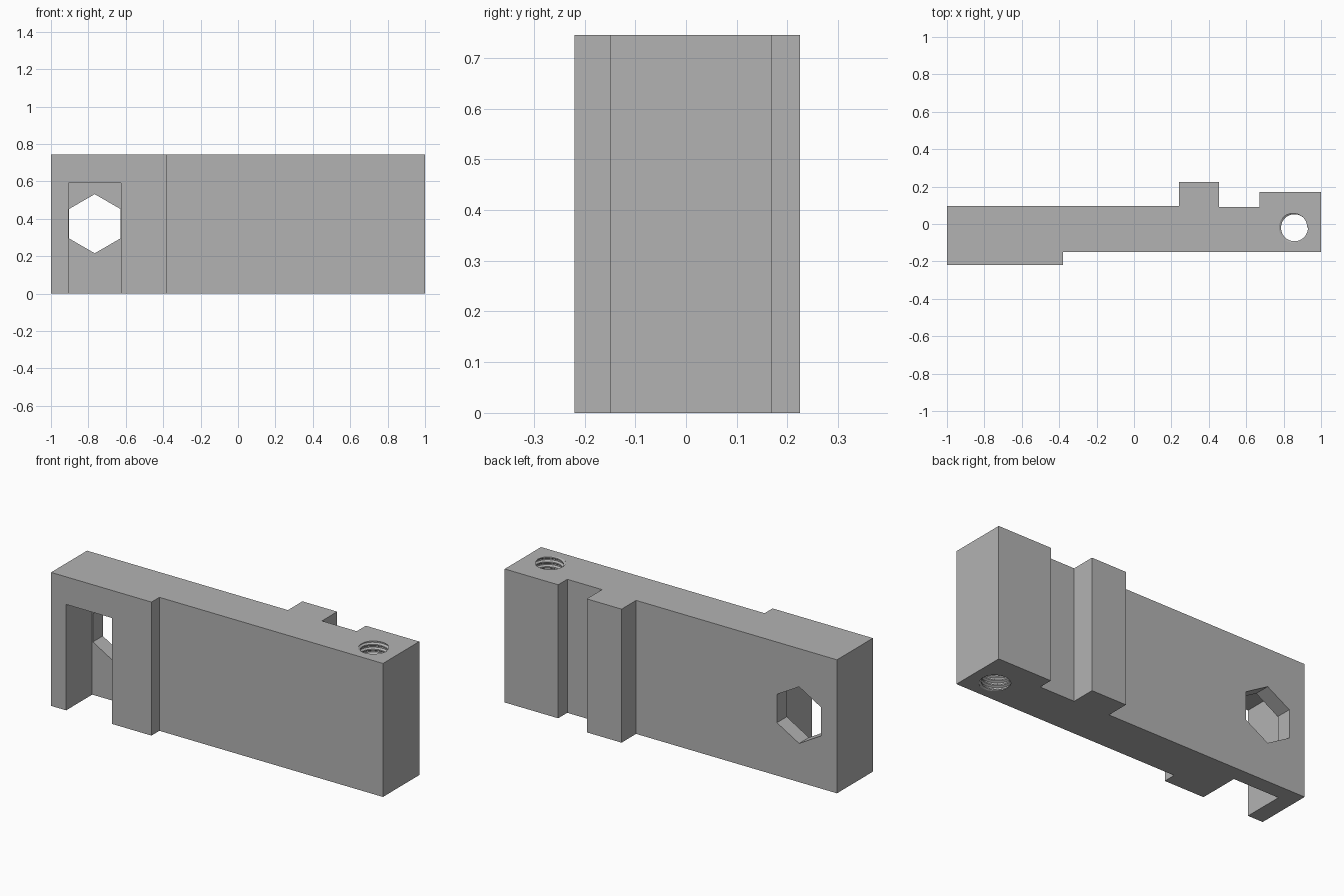
import bpy
import bmesh
from math import cos, sin, pi, tau, radians

default = bpy.data.objects.get("Cube")
if default:
    bpy.data.objects.remove(default, do_unlink=True)

HEIGHT = 0.745

grey = bpy.data.materials.new("plain grey")
grey.use_nodes = True
colour = (0.45, 0.45, 0.45, 1)
grey.diffuse_color = colour
grey.node_tree.nodes["Principled BSDF"].inputs["Base Color"].default_value = colour


def finish(bm, name):
    bmesh.ops.recalc_face_normals(bm, faces=bm.faces)
    mesh = bpy.data.meshes.new(name)
    bm.to_mesh(mesh)
    bm.free()
    mesh.materials.append(grey)
    obj = bpy.data.objects.new(name, mesh)
    bpy.context.collection.objects.link(obj)
    return obj


def prism(name, points, offset):
    """Extrude a closed outline of 3D points along an offset."""
    bm = bmesh.new()
    face = bm.faces.new([bm.verts.new(p) for p in points])
    top = bmesh.ops.extrude_face_region(bm, geom=[face], use_keep_orig=True)
    moved = [v for v in top["geom"] if isinstance(v, bmesh.types.BMVert)]
    bmesh.ops.translate(bm, verts=moved, vec=offset)
    return finish(bm, name)


def thread_cutter(name, x, y, minor, major, pitch, turns, sides=40):
    """A closed helical screw shape, with its groove ending at the top face."""
    bm = bmesh.new()
    radii = (minor, major, major, minor)
    rows = len(radii) * turns
    start = HEIGHT - pitch * (turns - 2 + 0.9)
    grid = []
    for k in range(rows):
        r = radii[k % 4]
        grid.append([bm.verts.new((x + r * cos(tau * i / sides), y + r * sin(tau * i / sides),
                                   start + pitch * (k / 4 + i / sides))) for i in range(sides)])

    def vert(k, i):
        return grid[k][i] if i < sides else grid[k + 4][0]

    last = rows - 5
    for k in range(last):
        for i in range(sides):
            bm.faces.new((vert(k, i), vert(k, i + 1), vert(k + 1, i + 1), vert(k + 1, i)))
    # Close both ragged ends with a fan
    for k, z in ((0, start - pitch), (last, start + pitch * (turns + 1))):
        tip = bm.verts.new((x, y, z))
        loop = grid[k] + [grid[k + j][0] for j in (4, 3, 2, 1)]
        for a, b in zip(loop, loop[1:] + loop[:1]):
            bm.faces.new((a, b, tip))
    bmesh.ops.delete(bm, geom=[v for v in bm.verts if not v.link_faces], context="VERTS")
    return finish(bm, name)


# Stepped body outline, seen from above
outline = [(-1, -0.22), (-0.38, -0.22), (-0.38, -0.15), (1, -0.15), (1, 0.17), (0.67, 0.17),
           (0.67, 0.09), (0.455, 0.09), (0.455, 0.225), (0.24, 0.225), (0.24, 0.097), (-1, 0.097)]
body = prism("clamp_body", [(px, py, 0) for px, py in outline], (0, 0, HEIGHT))

# Slot open at the front and the bottom
slot_x, half, slot_top = -0.766, 0.141, 0.591
slot = prism("slot_cutter", [(slot_x - half, -0.4, -0.1), (slot_x + half, -0.4, -0.1),
                             (slot_x + half, -0.4, slot_top), (slot_x - half, -0.4, slot_top)],
             (0, 0.41, 0))

# Hexagonal hole through the wall behind the slot
hexagon = [(slot_x + 0.158 * sin(i * pi / 3), -0.1, 0.374 + 0.158 * cos(i * pi / 3)) for i in range(6)]
hex_hole = prism("hexagon_cutter", hexagon, (0, 0.4, 0))

# Threaded hole through the full height
thread = thread_cutter("thread_cutter", 0.858, -0.02, 0.072, 0.083, 0.027, 33)

for cutter in (slot, hex_hole, thread):
    cut = body.modifiers.new(cutter.name, "BOOLEAN")
    cut.operation = "DIFFERENCE"
    cut.solver = "EXACT"
    cut.object = cutter

# Apply the cuts and remove the cutters
bpy.context.view_layer.update()
graph = bpy.context.evaluated_depsgraph_get()
cut_mesh = bpy.data.meshes.new_from_object(body.evaluated_get(graph))
body.modifiers.clear()
body.data = cut_mesh
for cutter in (slot, hex_hole, thread):
    bpy.data.objects.remove(cutter, do_unlink=True)

bpy.ops.object.select_all(action="DESELECT")
body.select_set(True)
bpy.context.view_layer.objects.active = body
bpy.ops.object.shade_smooth_by_angle(angle=radians(25))
